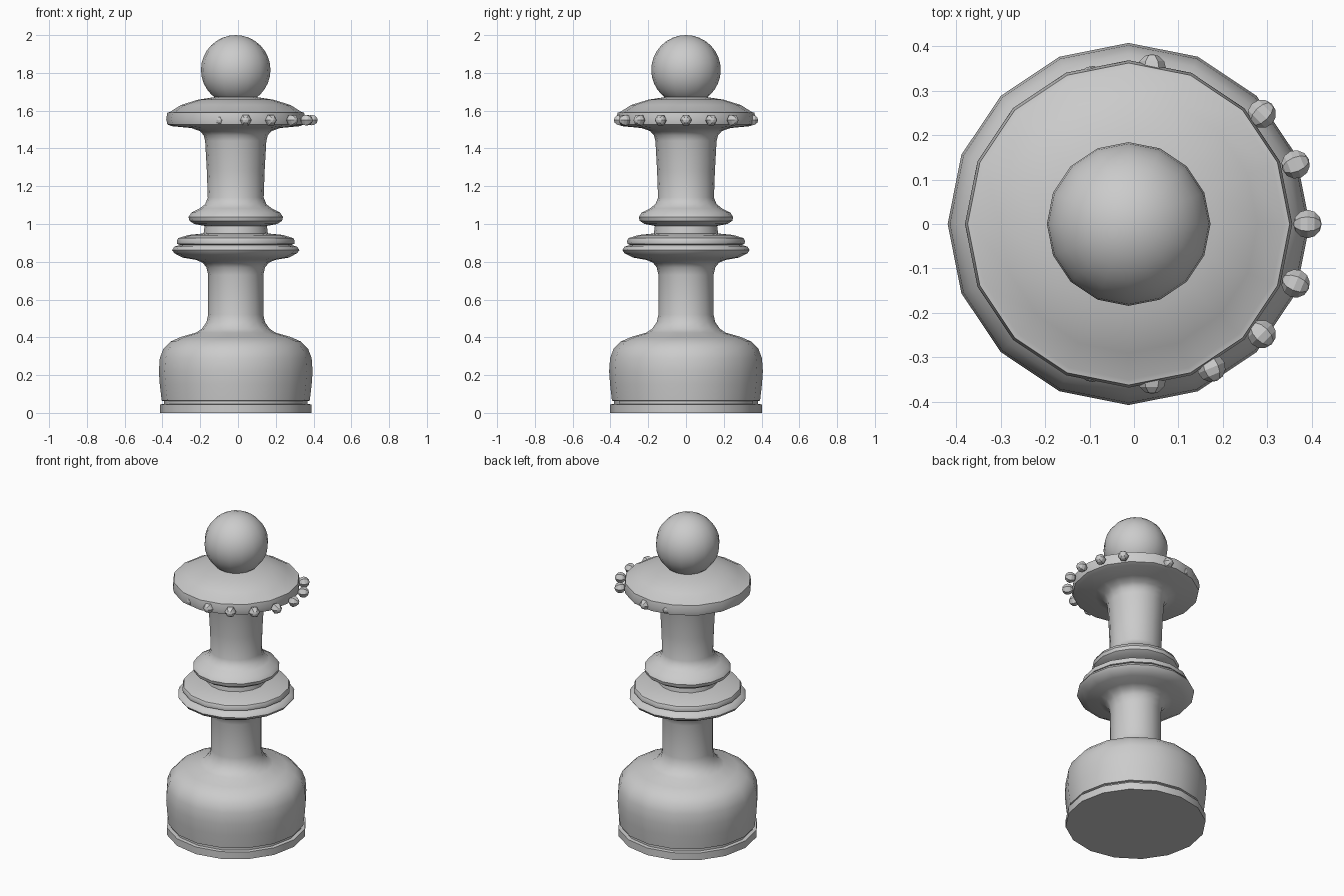
import bpy, bmesh
from math import pi, cos, sin, radians
from mathutils import Matrix

if "Cube" in bpy.data.objects:
    bpy.data.objects.remove(bpy.data.objects["Cube"])

CX = -0.012   # axis of the turned body
SIDES = 16


def finish(bm, name, smooth_angle=None):
    bmesh.ops.recalc_face_normals(bm, faces=bm.faces)
    me = bpy.data.meshes.new(name)
    bm.to_mesh(me)
    bm.free()
    ob = bpy.data.objects.new(name, me)
    bpy.context.collection.objects.link(ob)
    if smooth_angle:
        bpy.ops.object.select_all(action='DESELECT')
        ob.select_set(True)
        bpy.context.view_layer.objects.active = ob
        bpy.ops.object.shade_smooth_by_angle(angle=radians(smooth_angle))
    return ob


def lathe(name, profile):
    """Turn (radius, z) points around the body axis and cap both ends."""
    bm = bmesh.new()
    rings = [[bm.verts.new((CX + r * cos(2 * pi * i / SIDES), r * sin(2 * pi * i / SIDES), z))
              for i in range(SIDES)] for r, z in profile]
    for a, b in zip(rings, rings[1:]):
        for i in range(SIDES):
            j = (i + 1) % SIDES
            bm.faces.new((a[i], a[j], b[j], b[i]))
    bm.faces.new(rings[0][::-1])
    bm.faces.new(rings[-1])
    return finish(bm, name, 40)


# Turned body: foot, stem, collars, upper stem and crown disc
lathe("turned_body", [
    (0.402, 0), (0.402, 0.045), (0.38, 0.047), (0.38, 0.062), (0.392, 0.065),
    (0.402, 0.15), (0.407, 0.22), (0.402, 0.29), (0.383, 0.34), (0.345, 0.378),
    (0.29, 0.402), (0.21, 0.425), (0.18, 0.445), (0.155, 0.48), (0.146, 0.52),
    (0.146, 0.73), (0.155, 0.77), (0.175, 0.795), (0.21, 0.81), (0.28, 0.822),
    (0.325, 0.845), (0.337, 0.862), (0.325, 0.88), (0.295, 0.889),
    (0.31, 0.895), (0.312, 0.91), (0.305, 0.925), (0.25, 0.942), (0.17, 0.95),
    (0.165, 0.99), (0.22, 1.0), (0.245, 1.017), (0.25, 1.037), (0.235, 1.06),
    (0.19, 1.083), (0.162, 1.105), (0.148, 1.14), (0.153, 1.28), (0.162, 1.44),
    (0.17, 1.47), (0.19, 1.492), (0.235, 1.508), (0.34, 1.518), (0.362, 1.527),
    (0.368, 1.555), (0.362, 1.59), (0.35, 1.592), (0.29, 1.63), (0.2, 1.658),
    (0.09, 1.675)])

# Ball on top
bm = bmesh.new()
bmesh.ops.create_uvsphere(bm, u_segments=SIDES, v_segments=16, radius=0.184,
                          matrix=Matrix.Translation((CX, 0, 1.816)))
finish(bm, "top_ball", 60)

# Ring of small faceted beads, set off-centre in the crown, one place left empty
bm = bmesh.new()
for k in range(16):
    if k == 3:
        continue
    m = (Matrix.Translation((0.04, 0, 1.55)) @ Matrix.Rotation(k * pi / 8, 4, 'Z')
         @ Matrix.Translation((0.35, 0, 0)) @ Matrix.Rotation(pi / 2, 4, 'Y'))
    bmesh.ops.create_uvsphere(bm, u_segments=6, v_segments=6, radius=0.032, matrix=m)
finish(bm, "crown_beads")
